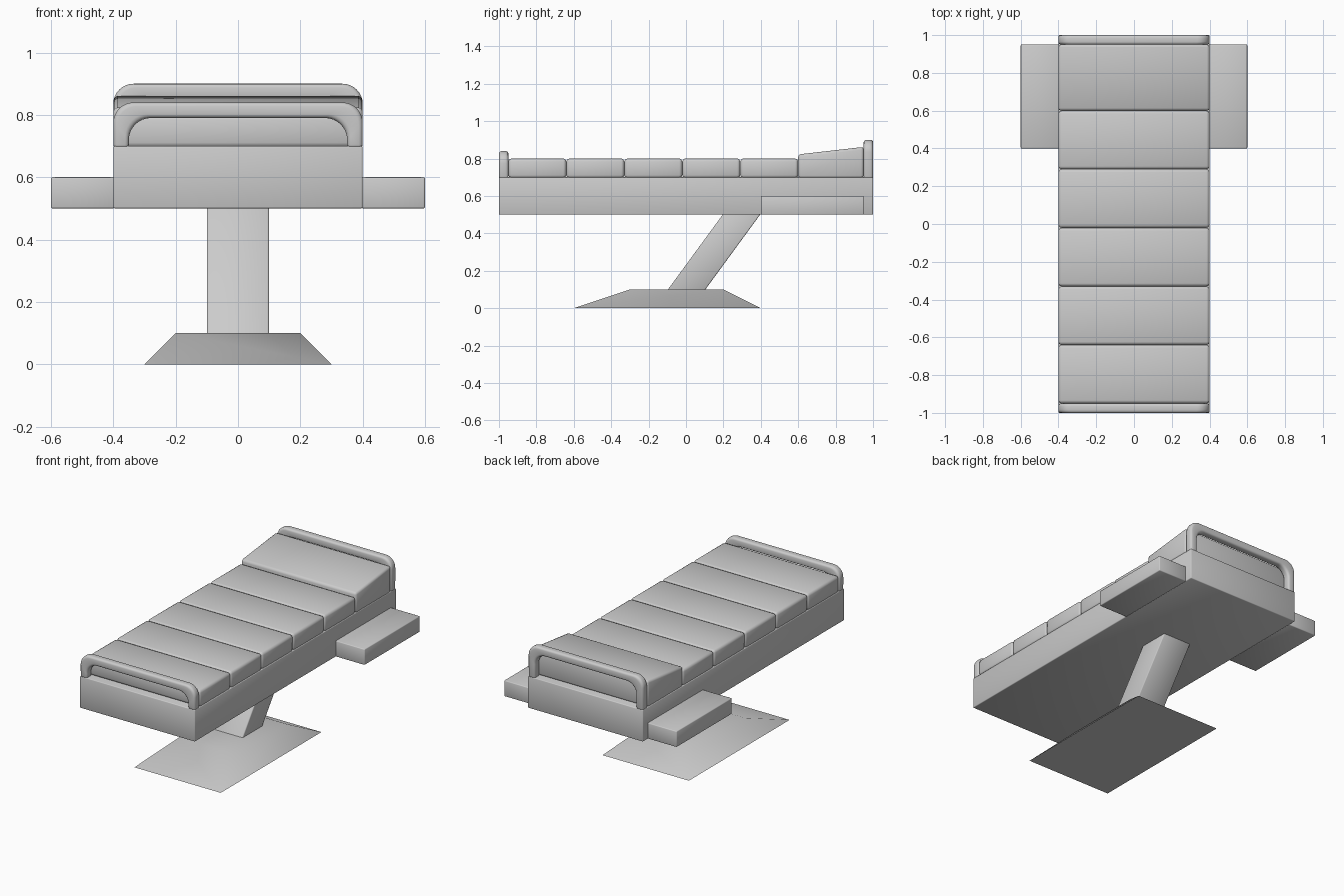
import bpy, bmesh, math

if "Cube" in bpy.data.objects:
    bpy.data.objects.remove(bpy.data.objects["Cube"], do_unlink=True)

grey = bpy.data.materials.new("plain_grey")
grey.use_nodes = True
grey.diffuse_color = (0.6, 0.6, 0.6, 1)
grey.node_tree.nodes["Principled BSDF"].inputs["Base Color"].default_value = grey.diffuse_color


def finish(name, bm, bevel, segments=2, angle=180):
    """Turn a bmesh into a bevelled, smooth shaded object."""
    bmesh.ops.recalc_face_normals(bm, faces=bm.faces)
    mesh = bpy.data.meshes.new(name)
    bm.to_mesh(mesh)
    bm.free()
    mesh.materials.append(grey)
    obj = bpy.data.objects.new(name, mesh)
    bpy.context.collection.objects.link(obj)
    if bevel:
        mod = obj.modifiers.new("soft_edges", "BEVEL")
        mod.width = bevel
        mod.segments = segments
        mod.limit_method = "ANGLE"
        mod.angle_limit = math.radians(40)
    bpy.ops.object.select_all(action="DESELECT")
    obj.select_set(True)
    bpy.context.view_layer.objects.active = obj
    bpy.ops.object.shade_smooth_by_angle(angle=math.radians(angle))
    return obj


def slab(name, x0, x1, section, bevel, taper=1, angle=180):
    """Extrude a (y, z) side section from x0 to x1; taper narrows the top."""
    bm = bmesh.new()
    top = max(z for y, z in section)
    rings = [[bm.verts.new((x * (taper if z == top else 1), y, z)) for y, z in section]
             for x in (x0, x1)]
    bm.faces.new(rings[0])
    bm.faces.new(rings[1])
    n = len(section)
    for i in range(n):
        j = (i + 1) % n
        bm.faces.new((rings[0][i], rings[0][j], rings[1][j], rings[1][i]))
    return finish(name, bm, bevel, angle=angle)


def box(y0, y1, z0, z1):
    return [(y0, z0), (y1, z0), (y1, z1), (y0, z1)]


def arch_line(half, bottom, top, radius, steps=8):
    """Points along an upside-down U with rounded corners, right to left."""
    quarter = [(half - radius + radius * math.cos(a), top - radius + radius * math.sin(a))
               for a in (math.pi / 2 * i / steps for i in range(steps + 1))]
    right = [(half, bottom)] + quarter
    return right + [(-x, z) for x, z in reversed(right)]


def rail(name, y0, y1, top):
    """Rounded hoop standing on one end of the frame."""
    bm = bmesh.new()
    lines = [[bm.verts.new((x, y0, z)) for x, z in line]
             for line in (arch_line(0.4, 0.69, top, 0.065),
                          arch_line(0.35, 0.69, top - 0.05, 0.07))]
    outer, inner = lines
    for i in range(len(outer) - 1):
        bm.faces.new((outer[i], outer[i + 1], inner[i + 1], inner[i]))
    grown = bmesh.ops.extrude_face_region(bm, geom=bm.faces[:])["geom"]
    verts = [v for v in grown if isinstance(v, bmesh.types.BMVert)]
    bmesh.ops.translate(bm, vec=(0, y1 - y0, 0), verts=verts)
    return finish(name, bm, 0.015, 3)


# Pedestal
slab("base", -0.3, 0.3, [(-0.6, 0), (0.4, 0), (0.2, 0.1), (-0.3, 0.1)], 0, taper=2 / 3, angle=60)
slab("slanted_column", -0.1, 0.1, [(-0.1, 0.095), (0.1, 0.095), (0.4, 0.505), (0.2, 0.505)], 0.006)

# Bed frame and end rails
slab("bed_frame", -0.4, 0.4, box(-1, 1, 0.5, 0.7), 0.005)
rail("foot_rail", -1, -0.95, 0.84)
rail("head_rail", 0.95, 1, 0.9)

# Mattress pads and raised head cushion
pad = 0.31
for i in range(5):
    start = -0.95 + i * pad
    slab(f"mattress_pad_{i + 1}", -0.4, 0.4, box(start, start + pad, 0.695, 0.8), 0.016)
slab("head_cushion", -0.4, 0.4, [(0.6, 0.695), (0.95, 0.695), (0.95, 0.862), (0.6, 0.822)], 0.014)

# Side trays
for side, x0, x1 in (("left", 0.395, 0.6), ("right", -0.6, -0.395)):
    slab(f"{side}_tray", x0, x1, box(0.4, 0.95, 0.5, 0.6), 0.005)
